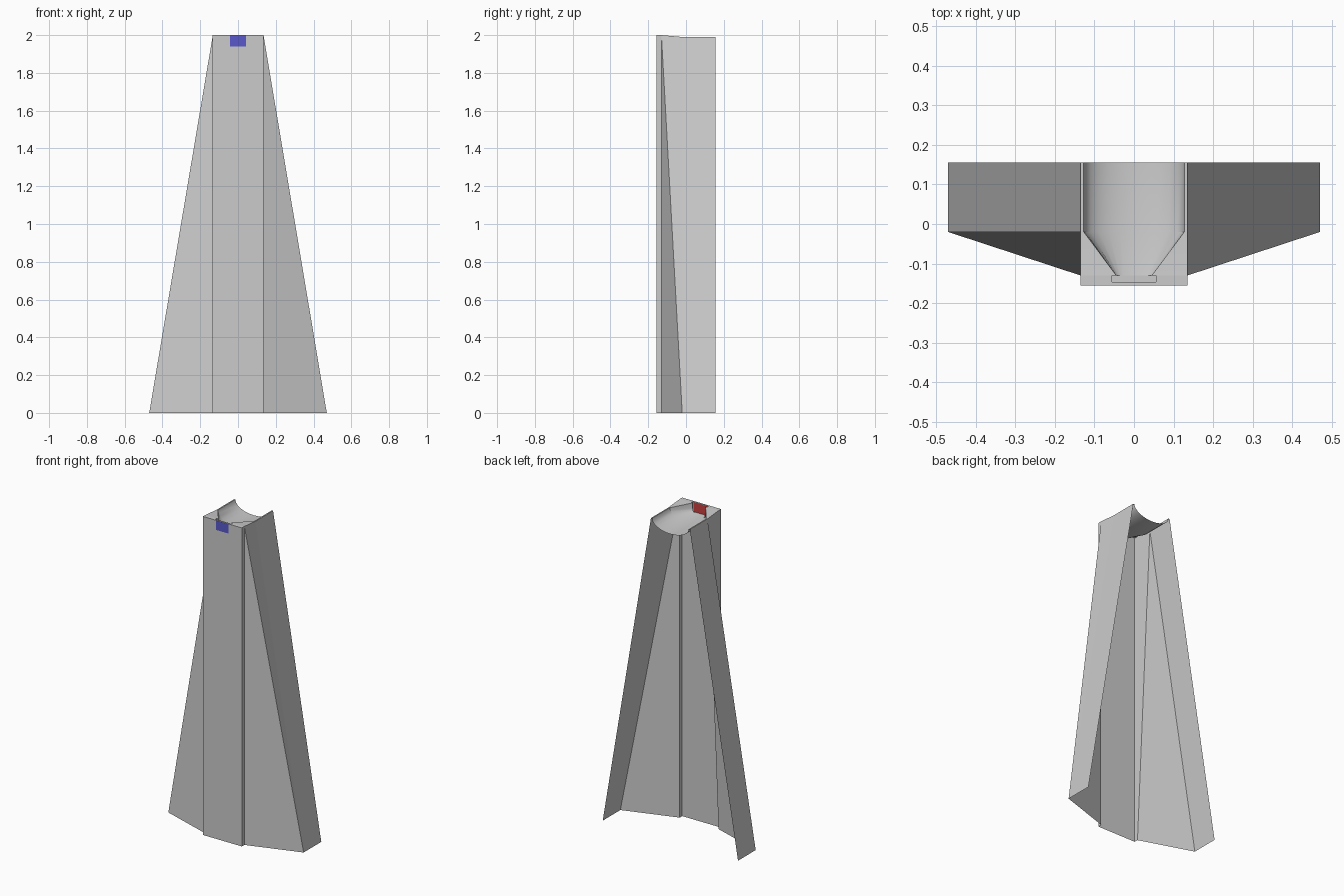
import bpy
from math import pi, sin, cos, radians, copysign

if "Cube" in bpy.data.objects:
    bpy.data.objects.remove(bpy.data.objects["Cube"])

W, H = 0.135, 2.0            # half width and height of the centre column
FRONT, STEP, FOLD, BACK = -0.155, -0.13, -0.02, 0.155
RIM = 1.99                   # height of the rear rim
FOOT = 0.47                  # half width at the ground


def add_mesh(name, verts, faces, color=None):
    me = bpy.data.meshes.new(name)
    me.from_pydata(verts, [], faces)
    me.update()
    ob = bpy.data.objects.new(name, me)
    bpy.context.collection.objects.link(ob)
    if color:
        mat = bpy.data.materials.new(name + "_color")
        mat.diffuse_color = color
        mat.use_nodes = True
        mat.node_tree.nodes["Principled BSDF"].inputs["Base Color"].default_value = mat.diffuse_color
        me.materials.append(mat)
    return ob


def panel(name, x, y, z0, z1, color=None):
    return add_mesh(name, [(-x, y, z0), (x, y, z0), (x, y, z1), (-x, y, z1)],
                    [(0, 1, 2, 3)], color)


# Flat centre panel at the front
panel("front_panel", W, FRONT, 0, H)

# Step back, twisted wing and slanted side sheet on each side
for s, side in ((1, "right"), (-1, "left")):
    flip = (lambda f: f) if s > 0 else (lambda f: f[::-1])
    x, foot = s * W, s * FOOT
    add_mesh(side + "_step",
             [(x, FRONT, 0), (x, STEP, 0), (x, STEP, H), (x, FRONT, H)],
             [flip((0, 1, 2, 3))])
    fold = ((0, 1, 3), (1, 2, 3)) if s > 0 else ((0, 1, 2), (0, 2, 3))
    add_mesh(side + "_wing",
             [(x, STEP, 0), (foot, FOLD, 0), (x, FOLD, RIM), (x, STEP, H)],
             [flip(f) for f in fold])
    add_mesh(side + "_side_sheet",
             [(foot, FOLD, 0), (foot, BACK, 0), (x, BACK, RIM), (x, FOLD, RIM)],
             [flip((0, 1, 2, 3))])


# Top: lofted trough with flat rims, narrowing toward the front
N = 12


def section(y, z, half, sag, power):
    pts = [(-W, y, z)]
    for i in range(N + 1):
        a = pi * i / N
        c, d = cos(a), max(sin(a), 0)
        pts.append((-copysign(abs(c) ** power, c) * half, y, z - sag * d ** power))
    return pts + [(W, y, z)]


rows = [section(STEP, H, 0.045, 0.06, 0.4),
        section(FOLD, RIM, 0.127, 0.065, 1.0),
        section(BACK, RIM, 0.127, 0.065, 1.0)]
n = N + 3
trough = add_mesh("top_trough", [p for r in rows for p in r],
                  [(j * n + i, j * n + i + 1, (j + 1) * n + i + 1, (j + 1) * n + i)
                   for j in range(2) for i in range(n - 1)])
bpy.context.view_layer.objects.active = trough
trough.select_set(True)
bpy.ops.object.shade_smooth_by_angle(angle=radians(30))

# Flat top edge around the display slot
SX, SY, SZ = 0.055, -0.146, 1.94
add_mesh("top_edge",
         [(-W, FRONT, H), (W, FRONT, H), (W, SY, H), (-W, SY, H),
          (-W, STEP, H), (-SX, STEP, H), (-SX, SY, H),
          (SX, SY, H), (SX, STEP, H), (W, STEP, H)],
         [(0, 1, 2, 7, 6, 3), (3, 6, 5, 4), (7, 2, 9, 8)])

# Walls and floor of the slot
add_mesh("slot_frame",
         [(x, y, z) for z in (SZ, H) for x, y in
          ((-SX, STEP), (-SX, SY), (SX, SY), (SX, STEP))],
         [(0, 1, 5, 4), (1, 2, 6, 5), (2, 3, 7, 6), (0, 3, 2, 1)])
for s, side in ((1, "right"), (-1, "left")):
    add_mesh(side + "_slot_lip",
             [(s * 0.045, STEP, SZ), (s * SX, STEP, SZ),
              (s * SX, STEP, H), (s * 0.045, STEP, H)], [(0, 1, 2, 3)])

# Translucent red inner pane and blue outer pane
panel("inner_pane", 0.045, -0.142, SZ, H - 0.001, (0.6, 0.05, 0.05, 0.5))
panel("outer_pane", 0.042, FRONT - 0.001, SZ, H - 0.001, (0.1, 0.1, 0.6, 0.4))
